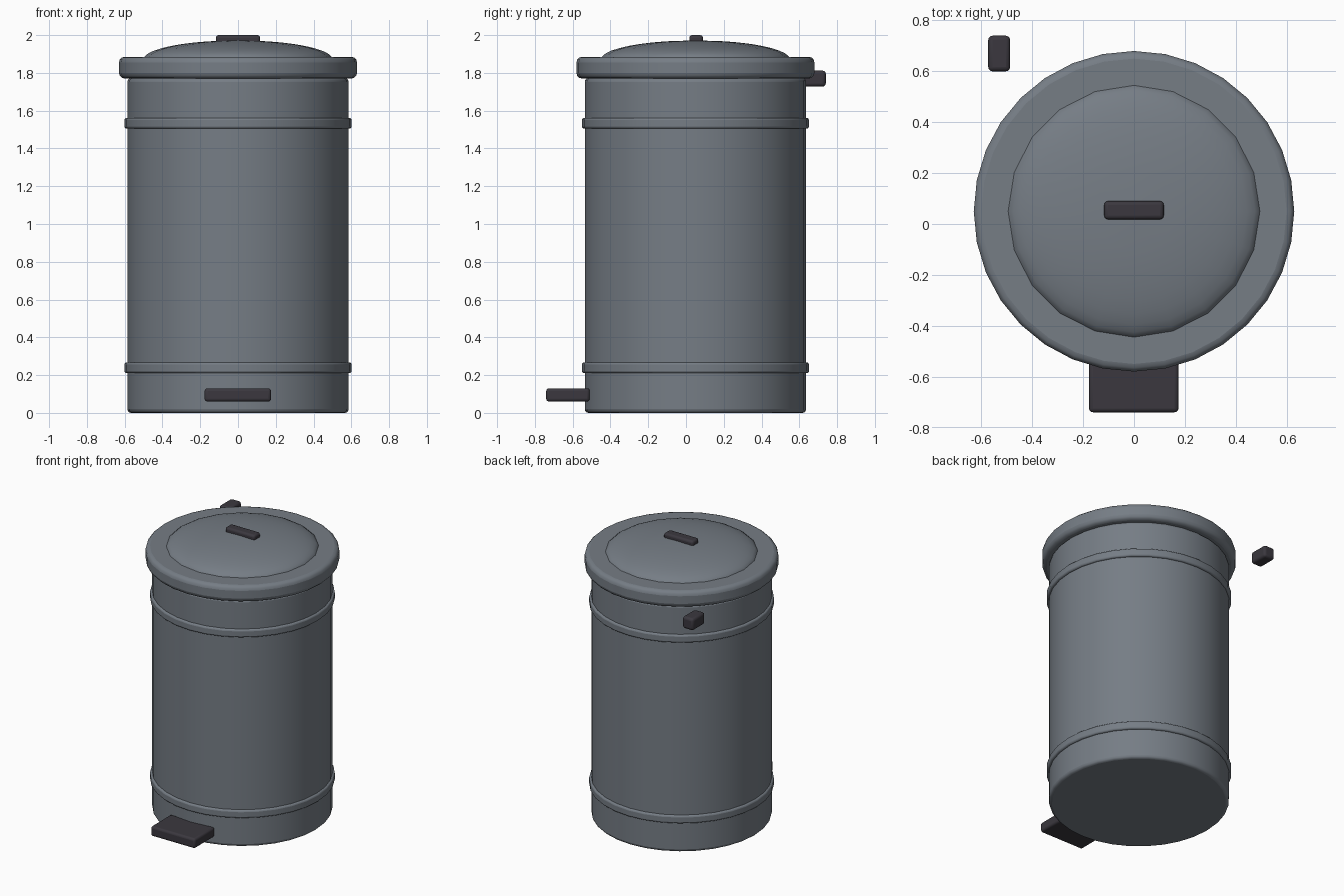
import bpy, bmesh, math

if "Cube" in bpy.data.objects:
    bpy.data.objects.remove(bpy.data.objects["Cube"])

CY = 0.05  # the bin sits slightly behind centre because of the pedal


def material(name, rgb):
    m = bpy.data.materials.new(name)
    m.diffuse_color = (*rgb, 1)
    m.use_nodes = True
    m.node_tree.nodes["Principled BSDF"].inputs["Base Color"].default_value = m.diffuse_color
    return m


grey = material("steel grey", (0.18, 0.205, 0.235))
dark = material("dark plastic", (0.043, 0.039, 0.049))


def finish(name, bm, mat, bevel):
    bmesh.ops.recalc_face_normals(bm, faces=bm.faces)
    me = bpy.data.meshes.new(name)
    bm.to_mesh(me)
    bm.free()
    me.materials.append(mat)
    ob = bpy.data.objects.new(name, me)
    bpy.context.collection.objects.link(ob)
    if bevel:
        b = ob.modifiers.new("bevel", 'BEVEL')
        b.width, b.segments, b.limit_method = bevel, 3, 'ANGLE'
        b.angle_limit = math.radians(40)
    bpy.ops.object.select_all(action='DESELECT')
    ob.select_set(True)
    bpy.context.view_layer.objects.active = ob
    bpy.ops.object.shade_smooth_by_angle(angle=math.radians(35))
    return ob


def lathe(name, profile, sides, mat, bevel=0):
    """Turn (radius, z) points about the bin axis; a vertex faces the front."""
    bm = bmesh.new()
    rings = []
    for r, z in profile:
        rings.append([bm.verts.new((r * math.sin(2 * math.pi * i / sides),
                                    CY - r * math.cos(2 * math.pi * i / sides), z))
                      for i in range(sides)])
    for a, b in zip(rings, rings[1:]):
        for i in range(sides):
            j = (i + 1) % sides
            bm.faces.new((a[i], a[j], b[j], b[i]))
    bm.faces.new(rings[0])
    bm.faces.new(rings[-1])
    return finish(name, bm, mat, bevel)


def drum(name, r, z0, z1, bevel):
    return lathe(name, [(r, z0), (r, z1)], 32, grey, bevel)


def box(name, lo, hi, bevel):
    bm = bmesh.new()
    bmesh.ops.create_cube(bm, size=1)
    for v in bm.verts:
        v.co = [(l + h) / 2 + c * (h - l) for l, h, c in zip(lo, hi, v.co)]
    return finish(name, bm, dark, bevel)


# body, bands and lid rim
drum("body", 0.586, 0.0, 1.772, 0.02)
drum("lower_band", 0.601, 0.21, 0.267, 0.012)
drum("upper_band", 0.601, 1.505, 1.562, 0.012)
drum("lid_rim", 0.63, 1.77, 1.885, 0.03)

# domed lid, a flattened half ellipsoid
dome = [(0.5 * math.cos(t), 1.872 + 0.1 * math.sin(t))
        for t in (math.radians(9 * k) for k in range(10))]
dome[-1] = (0.01, 1.972)
lathe("lid_dome", dome, 20, grey)

# small dark parts
box("lid_handle", (-0.117, 0.018, 1.955), (0.117, 0.09, 2.0), 0.015)
box("pedal", (-0.177, -0.74, 0.06), (0.175, -0.51, 0.13), 0.015)
box("hinge_block", (-0.573, 0.60, 1.727), (-0.487, 0.74, 1.812), 0.017)
